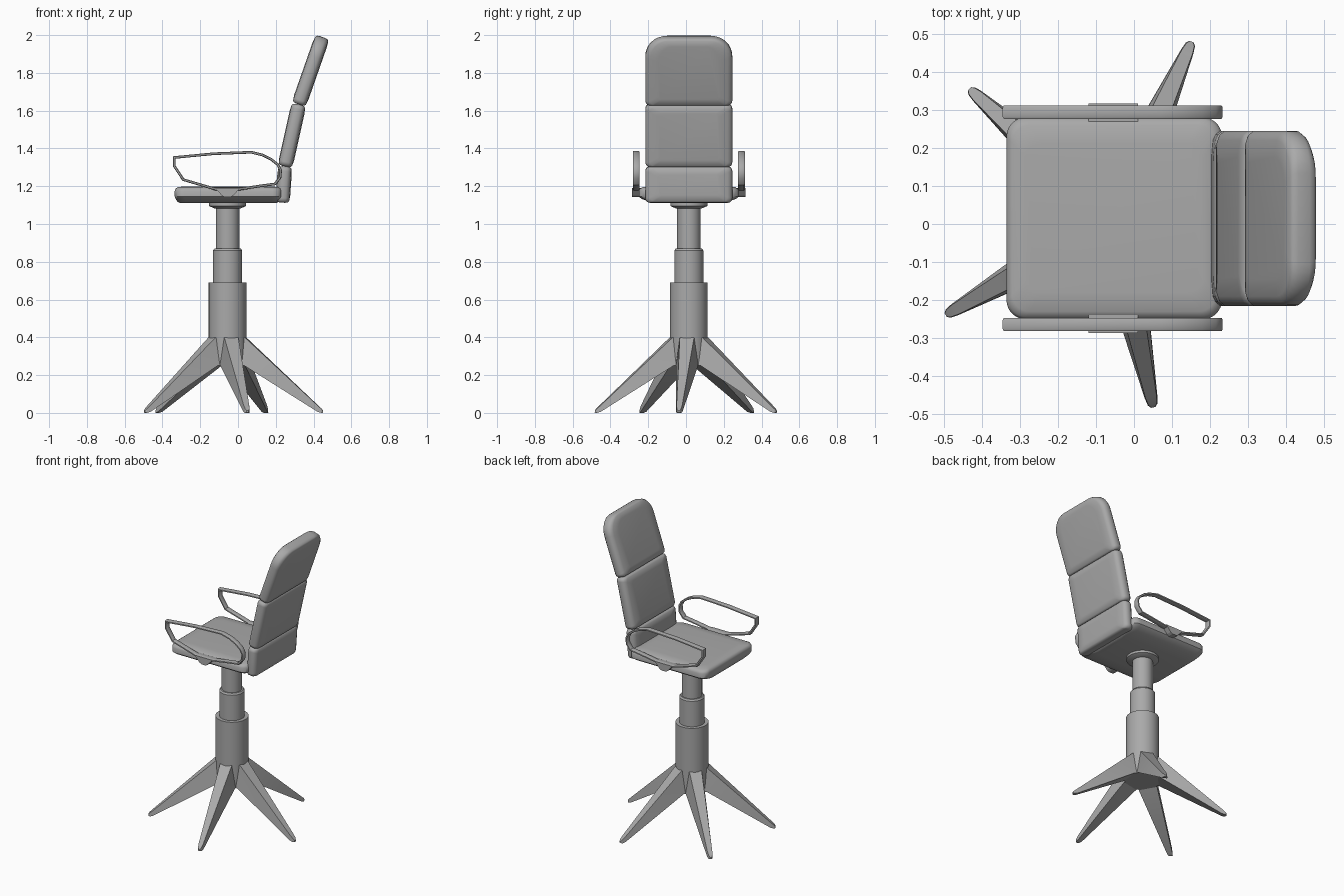
import bpy, bmesh
from math import sin, cos, pi, radians
from mathutils import Matrix, Vector

if "Cube" in bpy.data.objects:
    bpy.data.objects.remove(bpy.data.objects["Cube"])

GREY = bpy.data.materials.new("plain grey")
GREY.use_nodes = True
colour = (0.4, 0.4, 0.4, 1)
GREY.diffuse_color = colour
GREY.node_tree.nodes["Principled BSDF"].inputs["Base Color"].default_value = colour

CX, CY = -0.055, 0.015     # column axis


def loft(name, rings, closed=False, smooth=30):
    """Skin a list of equal rings; cap the ends, or join last to first."""
    bm = bmesh.new()
    loops = [[bm.verts.new(p) for p in ring] for ring in rings]
    n = len(loops[0])
    pairs = list(zip(loops, loops[1:]))
    if closed:
        pairs.append((loops[-1], loops[0]))
    else:
        bm.faces.new(loops[0][::-1])
        bm.faces.new(loops[-1])
    for a, b in pairs:
        for i in range(n):
            j = (i + 1) % n
            bm.faces.new((a[i], a[j], b[j], b[i]))
    bmesh.ops.recalc_face_normals(bm, faces=bm.faces)
    mesh = bpy.data.meshes.new(name)
    bm.to_mesh(mesh)
    bm.free()
    mesh.materials.append(GREY)
    ob = bpy.data.objects.new(name, mesh)
    bpy.context.collection.objects.link(ob)
    bpy.ops.object.select_all(action='DESELECT')
    ob.select_set(True)
    bpy.context.view_layer.objects.active = ob
    if smooth:
        bpy.ops.object.shade_smooth_by_angle(angle=radians(smooth))
    return ob


def turned(name, profile, sides=40):
    """Solid of revolution about the column axis from (radius, z) points."""
    turns = [2 * pi * k / sides for k in range(sides)]
    return loft(name, [[(CX + r * cos(a), CY + r * sin(a), z) for a in turns]
                       for r, z in profile])


def cushion(name, hu, hv, low_r, top_r, rings, frame, steps=8):
    """Padded rounded rectangle; rings hold (u inset, v inset, depth)."""
    outline = []
    for k, (su, sv, r) in enumerate(((1, 1, top_r), (-1, 1, top_r),
                                     (-1, -1, low_r), (1, -1, low_r))):
        for s in range(steps + 1):
            a = (k + s / steps) * pi / 2
            outline.append((su * (hu - r) + r * cos(a), sv * (hv - r) + r * sin(a)))
    return loft(name, [[frame @ Vector((u * (hu - iu) / hu, v * (hv - iv) / hv, w))
                        for u, v in outline] for iu, iv, w in rings], smooth=40)


# Telescopic column
turned("lower_column", [(0.1, 0.25), (0.1, 0.69)])
turned("middle_column", [(0.077, 0.68), (0.077, 0.86), (0.07, 0.87)])
turned("upper_column", [(0.062, 0.86), (0.062, 1.1)])
turned("swivel_plate", [(0.07, 1.083), (0.098, 1.095), (0.098, 1.12)])

# Five tapering legs: (radius, bottom z, top z, half bottom width, half top width)
LEG = [(0.08, 0.25, 0.4, 0.059, 0.038), (0.095, 0.25, 0.4, 0.059, 0.038),
       (0.48, 0.006, 0.04, 0.017, 0.015), (0.5, 0.0, 0.022, 0.013, 0.011),
       (0.508, 0.002, 0.012, 0.006, 0.005)]
for k in range(5):
    turn = Matrix.Translation((CX, CY, 0)) @ Matrix.Rotation(radians(66 + 72 * k), 4, 'Z')
    loft(f"leg_{k + 1}", [[turn @ Vector(p) for p in
                           ((r, -b, z0), (r, b, z0), (r, t, z1), (r, -t, z1))]
                          for r, z0, z1, b, t in LEG], smooth=20)

# Seat with a bowed underside
cushion("seat", 0.283, 0.265, 0.05, 0.05,
        [(0.03, 0.13, -0.045), (0.015, 0.06, -0.037), (0.004, 0.015, -0.022),
         (0, 0, -0.01), (0, 0, 0.02), (0.004, 0.006, 0.032),
         (0.015, 0.02, 0.04), (0.05, 0.07, 0.044)],
        Matrix.Translation((-0.052, CY, 1.155)))

# Backrest of three padded sections: (name, base x z, tip x z, thickness, top radius)
SECTIONS = [("backrest_lower", (0.236, 1.113), (0.249, 1.305), 0.076, 0.025),
            ("backrest_middle", (0.249, 1.305), (0.322, 1.633), 0.08, 0.025),
            ("backrest_upper", (0.322, 1.633), (0.447, 1.99), 0.08, 0.11)]
for name, base, tip, thick, radius in SECTIONS:
    a, b = Vector((base[0], 0.015, base[1])), Vector((tip[0], 0.015, tip[1]))
    up = (b - a).normalized()
    side = Vector((0, 1, 0))
    frame = Matrix((side, up, side.cross(up))).transposed().to_4x4()
    frame.translation = (a + b) / 2
    h = thick / 2
    half = [(0.07, 0.04, h), (0.025, 0.01, h - 0.004), (0.01, 0.003, h - 0.011),
            (0, 0, h - 0.024)]
    cushion(name, 0.23, (b - a).length / 2, 0.025, radius,
            [(u, v, -w) for u, v, w in half] + half[::-1], frame)

# Looped armrests with a mounting pod, mirrored on both sides of the seat
LOOP = [(-0.338, 1.352), (-0.13, 1.372), (0.07, 1.38), (0.13, 1.365), (0.175, 1.343),
        (0.21, 1.315), (0.226, 1.285), (0.222, 1.245), (0.195, 1.212), (0.12, 1.202),
        (0.01, 1.185), (-0.12, 1.185), (-0.29, 1.235), (-0.338, 1.308)]
SECTION = [(0.007, 0.012), (0.004, 0.0175), (-0.004, 0.0175), (-0.007, 0.012),
           (-0.007, -0.012), (-0.004, -0.0175), (0.004, -0.0175), (0.007, -0.012)]
POD = [(-0.12, 1.19), (-0.085, 1.15), (-0.07, 1.142), (-0.04, 1.142),
       (-0.025, 1.15), (0.01, 1.19)]
for label, s in (("left", 1), ("right", -1)):
    # The model's left side is +x, but the sitter faces -x, so arms differ in y
    rings = []
    y = CY + s * 0.279
    for i, p in enumerate(LOOP):
        prev, here = Vector(LOOP[i - 1]), Vector(p)
        nxt = Vector(LOOP[(i + 1) % len(LOOP)])
        d0, d1 = (here - prev).normalized(), (nxt - here).normalized()
        t = (d0 + d1).normalized()
        grow = 1 / max(0.5, t.dot(d0))
        rings.append([(p[0] - t.y * o * grow, y + q, p[1] + t.x * o * grow)
                      for o, q in SECTION])
    where = "rear" if s > 0 else "front"
    loft(f"{where}_armrest", rings, closed=True)
    loft(f"{where}_armrest_pod", [[(x, CY + s * d, z) for x, z in POD]
                                  for d in (0.24, 0.301)], smooth=0)
